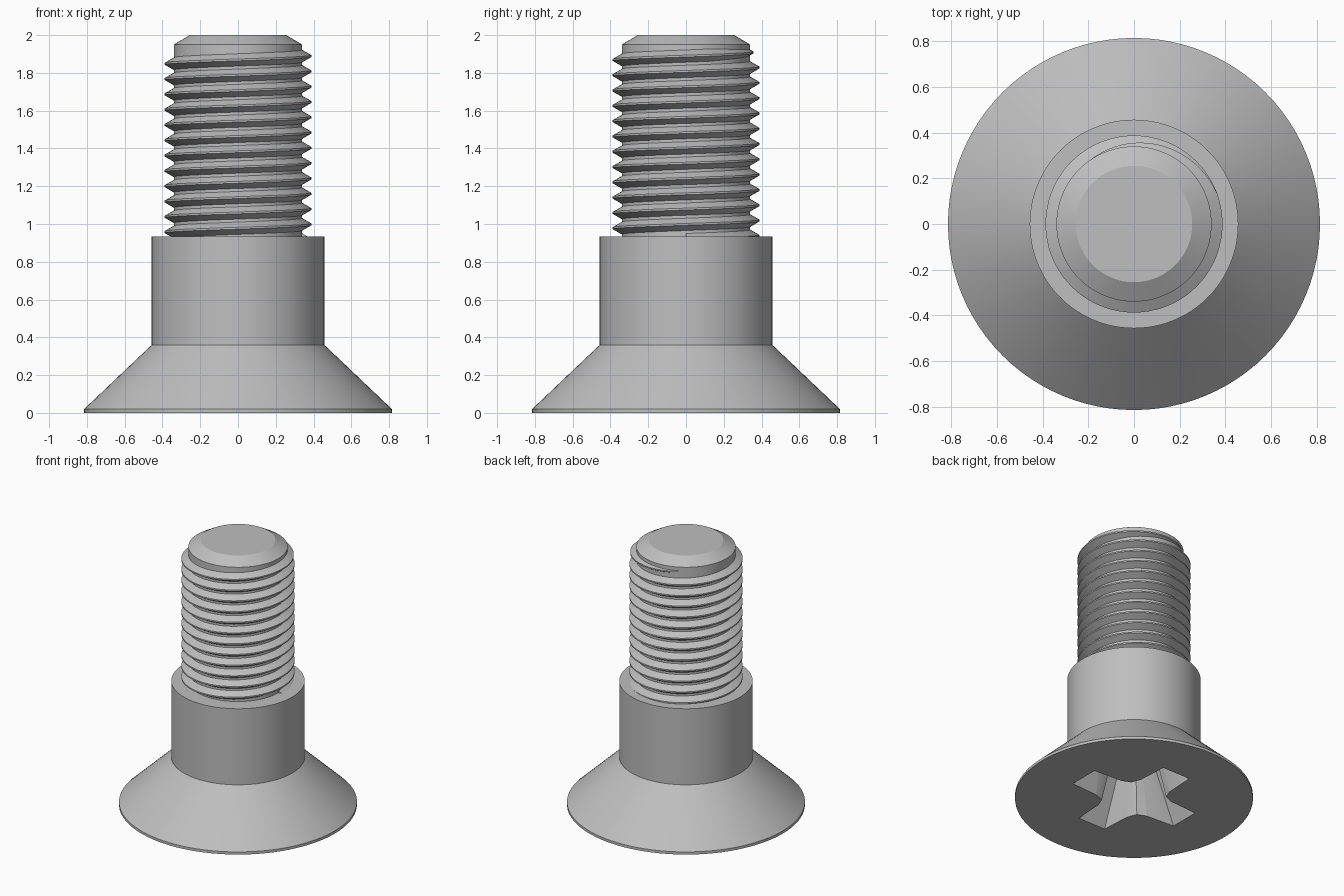
import bpy, bmesh, math

if "Cube" in bpy.data.objects:
    bpy.data.objects.remove(bpy.data.objects["Cube"])

steel = bpy.data.materials.new("grey steel")
steel.diffuse_color = (0.52, 0.52, 0.52, 1)
steel.use_nodes = True
steel.node_tree.nodes["Principled BSDF"].inputs["Base Color"].default_value = steel.diffuse_color


def make_object(name, bm):
    bmesh.ops.recalc_face_normals(bm, faces=bm.faces)
    me = bpy.data.meshes.new(name)
    bm.to_mesh(me)
    bm.free()
    me.materials.append(steel)
    ob = bpy.data.objects.new(name, me)
    bpy.context.collection.objects.link(ob)
    return ob


def loft(name, rings):
    """Skin closed rings of points and cap both ends."""
    bm = bmesh.new()
    loops = [[bm.verts.new(p) for p in ring] for ring in rings]
    n = len(loops[0])
    for a, b in zip(loops, loops[1:]):
        for i in range(n):
            j = (i + 1) % n
            bm.faces.new((a[i], a[j], b[j], b[i]))
    bm.faces.new(loops[0][::-1])
    bm.faces.new(loops[-1])
    return make_object(name, bm)


def circle(r, z, n=96):
    return [(r * math.cos(2 * math.pi * i / n), r * math.sin(2 * math.pi * i / n), z)
            for i in range(n)]


# Countersunk head, plain shank, threaded core and chamfered tip
profile = [(0.815, 0), (0.815, 0.02), (0.457, 0.36), (0.457, 0.935),
           (0.34, 0.935), (0.34, 1.95), (0.255, 2.0)]
body = loft("screw_body", [circle(r, z) for r, z in profile])


# Tapered cross-shaped driver recess in the underside of the head
def cross(tip, half, inner, z):
    pts = []
    arm = [(tip, -half), (tip, half), (inner * 1.02, half * 1.12), (inner * 0.71, inner * 0.71),
           (half * 1.12, inner * 1.02)]
    for k in range(4):
        c, s = [(1, 0), (0, 1), (-1, 0), (0, -1)][k]
        pts += [(x * c - y * s, x * s + y * c, z) for x, y in arm]
    return pts


def cross_at(z):
    t = z / 0.42
    return cross(0.45 - 0.22 * t, 0.115 - 0.04 * t, 0.22 - 0.09 * t, z)


cutter = loft("recess_cutter", [cross_at(-0.04), cross_at(0.42)])
cutter.hide_render = True
mod = body.modifiers.new("recess", "BOOLEAN")
mod.object = cutter
mod.operation = "DIFFERENCE"
mod.solver = "EXACT"
bpy.context.view_layer.objects.active = body
bpy.ops.object.modifier_apply(modifier=mod.name)
bpy.data.objects.remove(cutter)

# Right-handed thread ridge: starts inside the shank, fades out near the tip
PITCH, STEPS, ROOT, CREST = 0.081, 72, 0.335, 0.388
rings = []
for i in range(-12 * STEPS, int(STEPS * 0.375) + 1):
    turn = i / STEPS
    a = 2 * math.pi * turn
    z = 1.889 + PITCH * turn
    fade = min(1, max(0.02, (0.375 - turn) / 0.32))
    r = ROOT + (CREST - ROOT) * fade
    flat = 0.005
    base = flat + (r - ROOT) * 0.577
    rings.append([(q * math.cos(a), q * math.sin(a), z + dz) for q, dz in
                  ((ROOT, -base), (r, -flat), (r, flat), (ROOT, base))])
thread = loft("thread", rings)

# Smooth round surfaces, keep edges sharp
for ob in (body, thread):
    bpy.ops.object.select_all(action="DESELECT")
    ob.select_set(True)
    bpy.context.view_layer.objects.active = ob
    bpy.ops.object.shade_smooth_by_angle(angle=math.radians(25))
